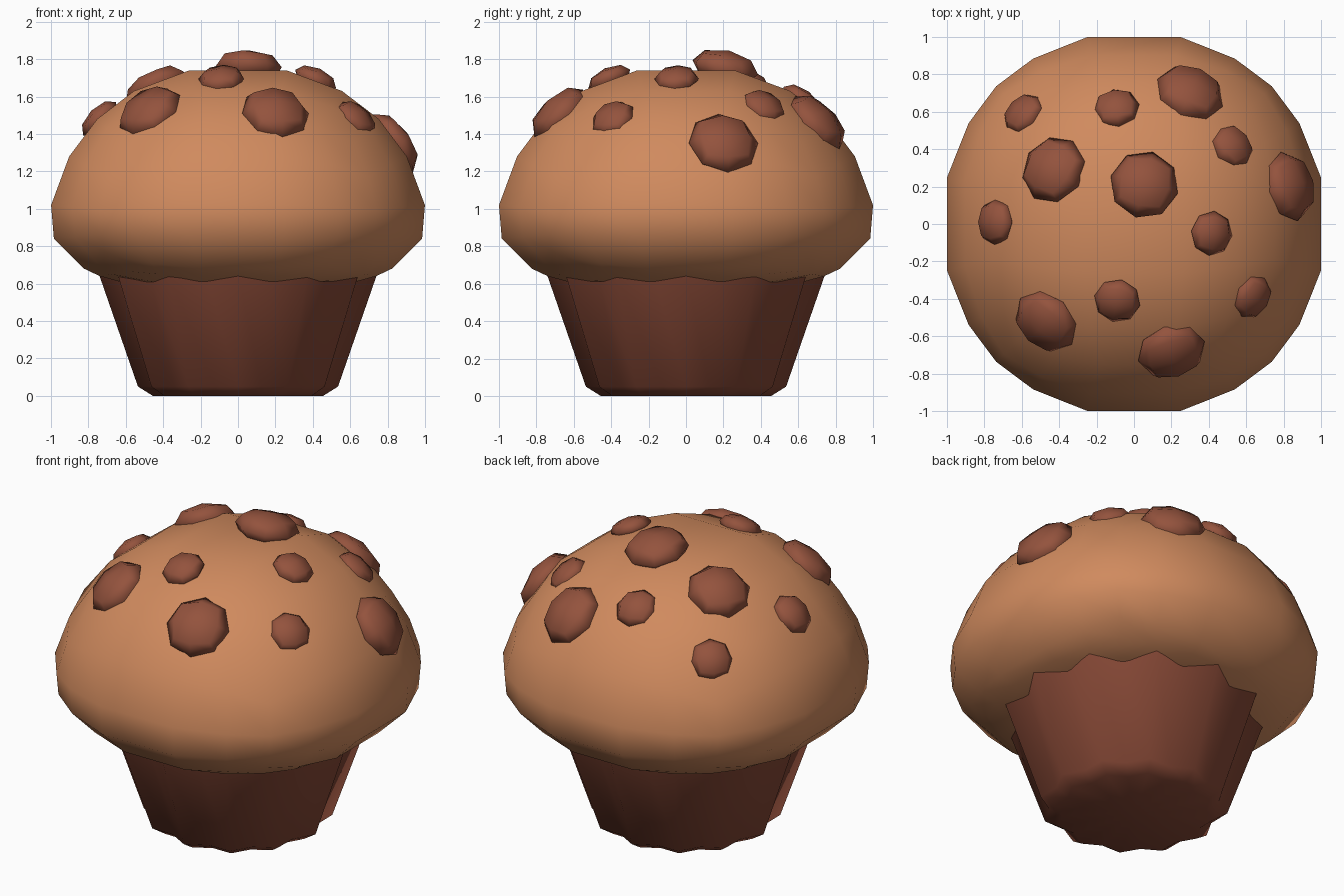
import bpy, bmesh, math
from mathutils import Vector

if "Cube" in bpy.data.objects:
    bpy.data.objects.remove(bpy.data.objects["Cube"])


def material(name, rgb):
    m = bpy.data.materials.new(name)
    m.diffuse_color = (*rgb, 1)
    m.use_nodes = True
    m.node_tree.nodes["Principled BSDF"].inputs["Base Color"].default_value = m.diffuse_color
    return m


CAKE = material("golden cake", (0.63, 0.255, 0.112))
CHOC = material("chocolate", (0.295, 0.086, 0.047))
PAPER = material("brown paper", (0.235, 0.064, 0.036))


def finish(bm, name, mat):
    bmesh.ops.recalc_face_normals(bm, faces=bm.faces)
    for f in bm.faces:
        f.smooth = True
    me = bpy.data.meshes.new(name)
    bm.to_mesh(me)
    bm.free()
    me.materials.append(mat)
    ob = bpy.data.objects.new(name, me)
    bpy.context.collection.objects.link(ob)
    return ob


def interp(keys, s):
    for a, b in zip(keys, keys[1:]):
        if s <= b[0]:
            t = (s - a[0]) / (b[0] - a[0])
            return [p + (q - p) * t for p, q in zip(a[1:], b[1:])]
    return list(keys[-1][1:])


def round_cube(cuts):
    bm = bmesh.new()
    bmesh.ops.create_cube(bm, size=2)
    bmesh.ops.subdivide_edges(bm, edges=bm.edges[:], cuts=cuts, use_grid_fill=True)
    return bm


# Muffin top: rounded cube with a squashed underside
R = 1.06
bm = round_cube(4)
spread = [(0, 0), (0.2, 0.25), (0.6, 0.61), (1, 1)]
# sphere height -> (real height, width factor)
shape = [(-1.1, 0.56, 0.95), (-0.885, 0.585, 1.0), (-0.738, 0.64, 1.0), (-0.54, 0.68, 0.93),
         (-0.25, 0.84, 0.985), (0.25, 1.02, 1.0), (0.54, 1.28, 1.02),
         (0.738, 1.48, 1.02), (0.885, 1.63, 1.03), (1.0, 1.74, 1.05)]
for v in bm.verts:
    p = Vector([math.copysign(interp(spread, min(abs(c), 1))[0], c) for c in v.co])
    p = p.normalized() * R
    z, w = interp(shape, p.z)
    v.co = (p.x * w, p.y * w, z)
finish(bm, "muffin_top", CAKE)

# Pleated paper cup: 12 pleats, open top, closed base
bm = bmesh.new()
rings = []
for r, z in [(0.745, 0.655), (0.535, 0.05), (0.455, 0.0)]:
    ring = []
    for i in range(24):
        a = math.tau * i / 24
        q = r * (1 if i % 2 == 0 else 0.9)
        ring.append(bm.verts.new((q * math.cos(a), q * math.sin(a), z)))
    rings.append(ring)
for top, low in zip(rings, rings[1:]):
    for i in range(24):
        j = (i + 1) % 24
        bm.faces.new((top[i], low[i], low[j], top[j]))
centre = bm.verts.new((0, 0, 0))
for i in range(24):
    bm.faces.new((rings[-1][i], centre, rings[-1][(i + 1) % 24]))
cup = finish(bm, "paper_cup", PAPER)

# Chocolate chips: flattened rounded lumps lying on the dome (x, y, radius)
chips = [(0.055, 0.21, 0.185), (-0.43, 0.29, 0.185), (0.30, 0.70, 0.19),
         (0.83, 0.20, 0.19), (0.20, -0.68, 0.185), (-0.47, -0.52, 0.185),
         (-0.59, 0.59, 0.125), (-0.095, 0.62, 0.125), (0.525, 0.415, 0.125),
         (-0.74, 0.01, 0.125), (0.415, -0.05, 0.12), (-0.09, -0.41, 0.125),
         (0.63, -0.39, 0.125)]
for n, (x, y, r) in enumerate(chips):
    h = math.sqrt(1.04 ** 2 - x * x - y * y)
    bm = round_cube(1)
    for v in bm.verts:
        d = v.co.normalized()
        v.co = (d.x * r, d.y * r, d.z * r * 0.5)
    ob = finish(bm, f"chocolate_chip_{n + 1}", CHOC)
    ob.location = (x, y, 0.78 + 0.96 * h)
    ob.rotation_mode = 'QUATERNION'
    ob.rotation_quaternion = Vector((x, y, h)).to_track_quat('Z', 'Y')
